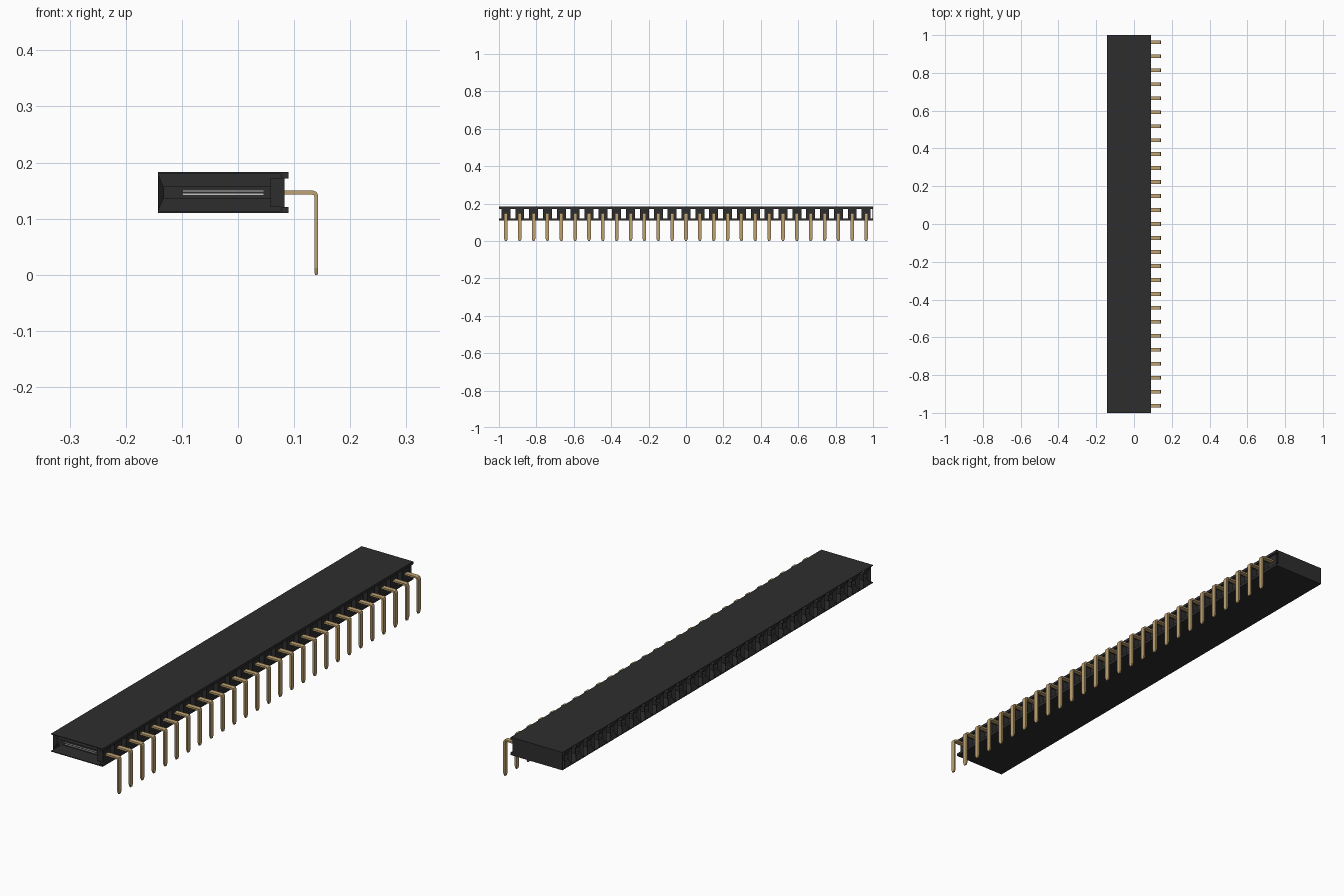
import bpy, bmesh
from mathutils import Vector

cube = bpy.data.objects.get("Cube")
if cube:
    bpy.data.objects.remove(cube)

PINS = 27
PITCH = 2 / PINS
X0, X1, XB = -0.143, 0.09, 0.083      # socket face, lip edge, rear edge
Z0, Z1, ZM = 0.11, 0.183, 0.1465      # housing bottom, top, contact axis


def material(name, rgb, rough=0.6):
    m = bpy.data.materials.new(name)
    m.use_nodes = True
    m.diffuse_color = (*rgb, 1)
    bsdf = next(n for n in m.node_tree.nodes if n.type == 'BSDF_PRINCIPLED')
    bsdf.inputs["Base Color"].default_value = (*rgb, 1)
    bsdf.inputs["Roughness"].default_value = rough
    return m


BLACK = material("black plastic", (0.027, 0.027, 0.027))
GOLD = material("gold", (0.53, 0.37, 0.17))
SILVER = material("silver grey", (0.55, 0.55, 0.55))


def finish(bm, name, mat):
    bmesh.ops.recalc_face_normals(bm, faces=bm.faces)
    me = bpy.data.meshes.new(name)
    bm.to_mesh(me)
    bm.free()
    me.materials.append(mat)
    ob = bpy.data.objects.new(name, me)
    bpy.context.scene.collection.objects.link(ob)
    return ob


def box(name, mat, x, y, z):
    bm = bmesh.new()
    bmesh.ops.create_cube(bm, size=1)
    for v in bm.verts:
        v.co = Vector([(a + b) / 2 + c * (b - a) for (a, b), c in zip((x, y, z), v.co)])
    return finish(bm, name, mat)


def row(ob):
    # repeat a part once per contact along y
    mod = ob.modifiers.new("row", 'ARRAY')
    mod.count = PINS
    mod.use_relative_offset = False
    mod.use_constant_offset = True
    mod.constant_offset_displace = (0, PITCH, 0)
    ob.location.y = -PITCH * (PINS - 1) / 2
    return ob


# Housing: thin covers, rear lips and one closed end
SHEET, LIP = 0.003, 0.011
box("top_cover", BLACK, (X0, X1), (-1, 1), (Z1 - SHEET, Z1))
box("bottom_cover", BLACK, (X0, X1), (-1, 1), (Z0, Z0 + SHEET))
box("top_rear_lip", BLACK, (XB - 0.006, X1), (-1, 1), (Z1 - LIP, Z1))
box("bottom_rear_lip", BLACK, (XB - 0.006, X1), (-1, 1), (Z0, Z0 + LIP))
box("closed_end_wall", BLACK, (X0, XB), (1 - SHEET, 1), (Z0, Z1))

# Socket: funnel mouth leading into a closed narrow channel
bm = bmesh.new()
rings = []
for x, hy, hz in ((X0, 0.024, 0.035), (-0.133, 0.012, 0.011), (0.058, 0.012, 0.011)):
    rings.append([bm.verts.new((x, sy * hy, ZM + sz * hz))
                  for sy, sz in ((-1, -1), (1, -1), (1, 1), (-1, 1))])
for a, b in zip(rings, rings[1:]):
    for i in range(4):
        j = (i + 1) % 4
        bm.faces.new((a[i], a[j], b[j], b[i]))
bm.faces.new(rings[-1])
row(finish(bm, "socket", BLACK))

# Rear block that holds each pin
row(box("pin_holder", BLACK, (0.058, XB), (-0.024, 0.024), (Z0 + LIP, Z1 - LIP)))

# Pair of spring contact strips in every socket
for label, dz in (("upper", 0.003), ("lower", -0.003)):
    row(box(label + "_contact_strip", SILVER, (-0.098, 0.045), (-0.0125, 0.0125),
            (ZM + dz - 0.001, ZM + dz + 0.001)))

# Right-angle pin: bent flat bar with a tapered tip
bm = bmesh.new()
outer = [(0.06, 0.15), (0.134, 0.15), (0.14, 0.1475), (0.143, 0.141), (0.143, 0.012), (0.142, 0)]
inner = [(0.06, 0.143), (0.132, 0.143), (0.135, 0.142), (0.136, 0.139), (0.136, 0.012), (0.137, 0)]
sections = []
for (ox, oz), (ix, iz) in zip(outer, inner):
    h = 0.005 if oz == 0 else 0.0095
    sections.append([bm.verts.new(p) for p in
                     ((ox, -h, oz), (ox, h, oz), (ix, h, iz), (ix, -h, iz))])
for a, b in zip(sections, sections[1:]):
    for i in range(4):
        j = (i + 1) % 4
        bm.faces.new((a[i], a[j], b[j], b[i]))
bm.faces.new(sections[0])
bm.faces.new(sections[-1])
row(finish(bm, "right_angle_pin", GOLD))
